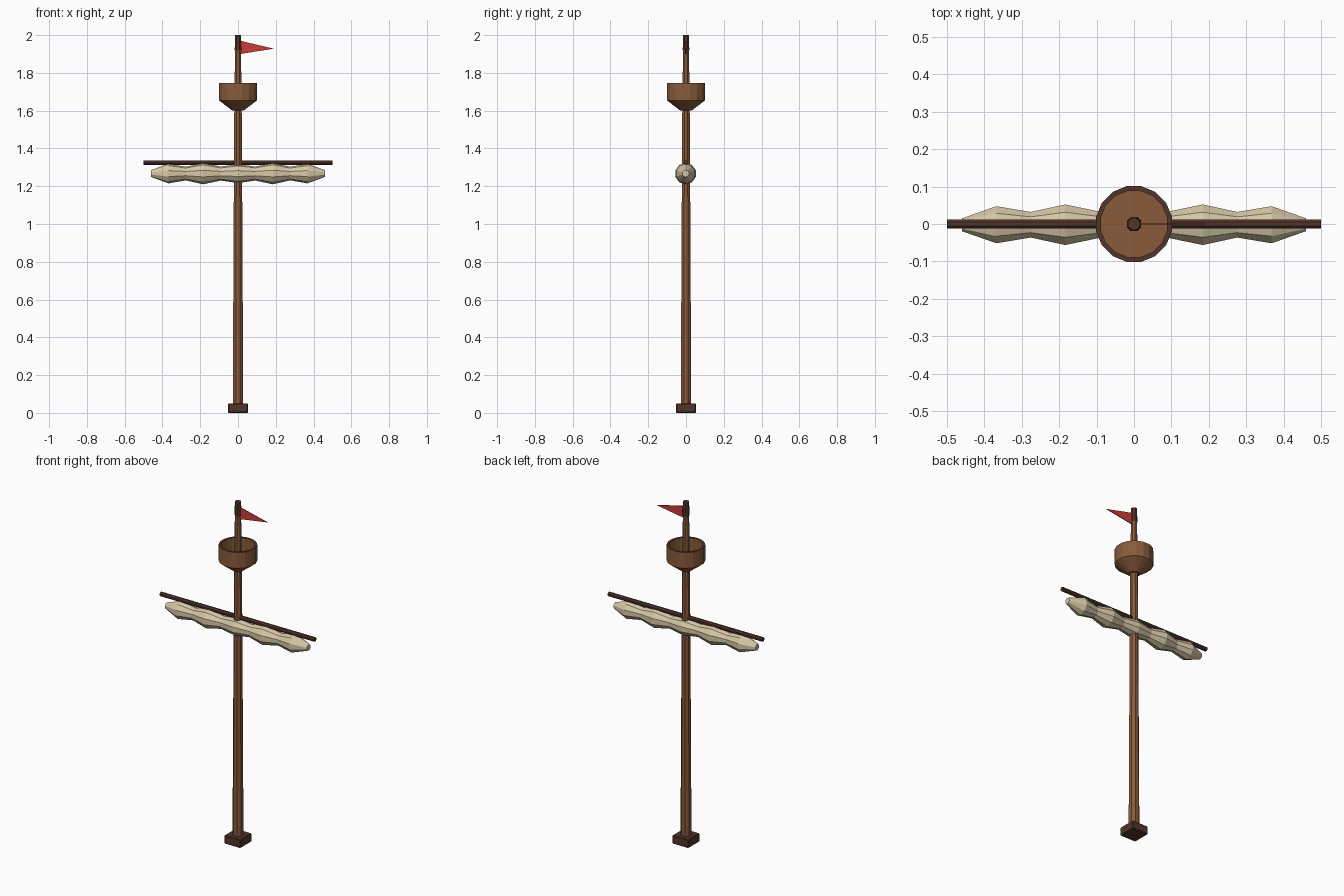
import bpy, bmesh, math

if "Cube" in bpy.data.objects:
    bpy.data.objects.remove(bpy.data.objects["Cube"])


def material(name, rgb):
    m = bpy.data.materials.new(name)
    m.diffuse_color = (*rgb, 1)
    m.use_nodes = True
    m.node_tree.nodes["Principled BSDF"].inputs["Base Color"].default_value = m.diffuse_color
    return m


WOOD = material("brown wood", (0.25, 0.105, 0.045))
DARK = material("dark wood", (0.085, 0.035, 0.024))
CANVAS = material("cream canvas", (0.68, 0.58, 0.39))
RED = material("red cloth", (0.60, 0.045, 0.04))


def finish(bm, name, *mats):
    bmesh.ops.recalc_face_normals(bm, faces=bm.faces)
    me = bpy.data.meshes.new(name)
    bm.to_mesh(me)
    bm.free()
    for m in mats:
        me.materials.append(m)
    ob = bpy.data.objects.new(name, me)
    bpy.context.collection.objects.link(ob)
    return ob


def lathe(name, profile, sides, *mats, axis="Z", centre=(0, 0, 0), paint=None):
    """Loft rings of (position, radius) along an axis, with capped ends."""
    bm = bmesh.new()
    rings = []
    for t, r in profile:
        ring = []
        for i in range(sides):
            a = 2 * math.pi * (i + 0.5) / sides
            u, v = r * math.cos(a), r * math.sin(a)
            p = (u, v, t) if axis == "Z" else (t, u, v)
            ring.append(bm.verts.new([c + d for c, d in zip(centre, p)]))
        rings.append(ring)
    for k, (a, b) in enumerate(zip(rings, rings[1:])):
        for i in range(sides):
            j = (i + 1) % sides
            f = bm.faces.new((a[i], a[j], b[j], b[i]))
            f.material_index = paint(k) if paint else 0
    bm.faces.new(rings[0])
    bm.faces.new(rings[-1])
    return finish(bm, name, *mats)


# Tapered mast with a dark tip
lathe("mast", [(0.03, 0.030), (0.63, 0.027), (1.55, 0.022), (1.93, 0.017)], 8, WOOD)
lathe("mast_tip", [(1.92, 0.019), (2.0, 0.017)], 8, DARK)

# Square foot block
bm = bmesh.new()
bmesh.ops.create_cube(bm, size=1)
for v in bm.verts:
    v.co = (v.co.x * 0.105, v.co.y * 0.105, v.co.z * 0.05 + 0.025)
bmesh.ops.bevel(bm, geom=bm.edges[:], offset=0.004, segments=1, affect="EDGES")
finish(bm, "foot_block", DARK)

# Hollow lookout basket: cone, outer wall, dark rim, inner wall, floor
lathe("lookout_basket",
      [(1.60, 0.03), (1.655, 0.103), (1.747, 0.103), (1.747, 0.090), (1.665, 0.090)],
      16, WOOD, DARK, paint=lambda k: 1 if k == 2 else 0)

# Yard and the furled sail lashed beneath it
lathe("yard", [(-0.5, 0.0125), (0.5, 0.0125)], 8, DARK, axis="X", centre=(0, 0, 1.324))
half = [0.050, 0.037, 0.057, 0.036, 0.052, 0.018]
bulges = [(i * 0.092, half[abs(i)]) for i in range(-5, 6)]
lathe("furled_sail", bulges, 10, CANVAS, axis="X", centre=(0, -0.002, 1.267))

# Pennant
bm = bmesh.new()
outline = [(0.012, 1.97), (0.012, 1.90), (0.19, 1.928)]
front = [bm.verts.new((x, -0.002, z)) for x, z in outline]
back = [bm.verts.new((x, 0.002, z)) for x, z in outline]
bm.faces.new(front)
bm.faces.new(back)
for i in range(3):
    j = (i + 1) % 3
    bm.faces.new((front[i], front[j], back[j], back[i]))
finish(bm, "pennant", RED)
